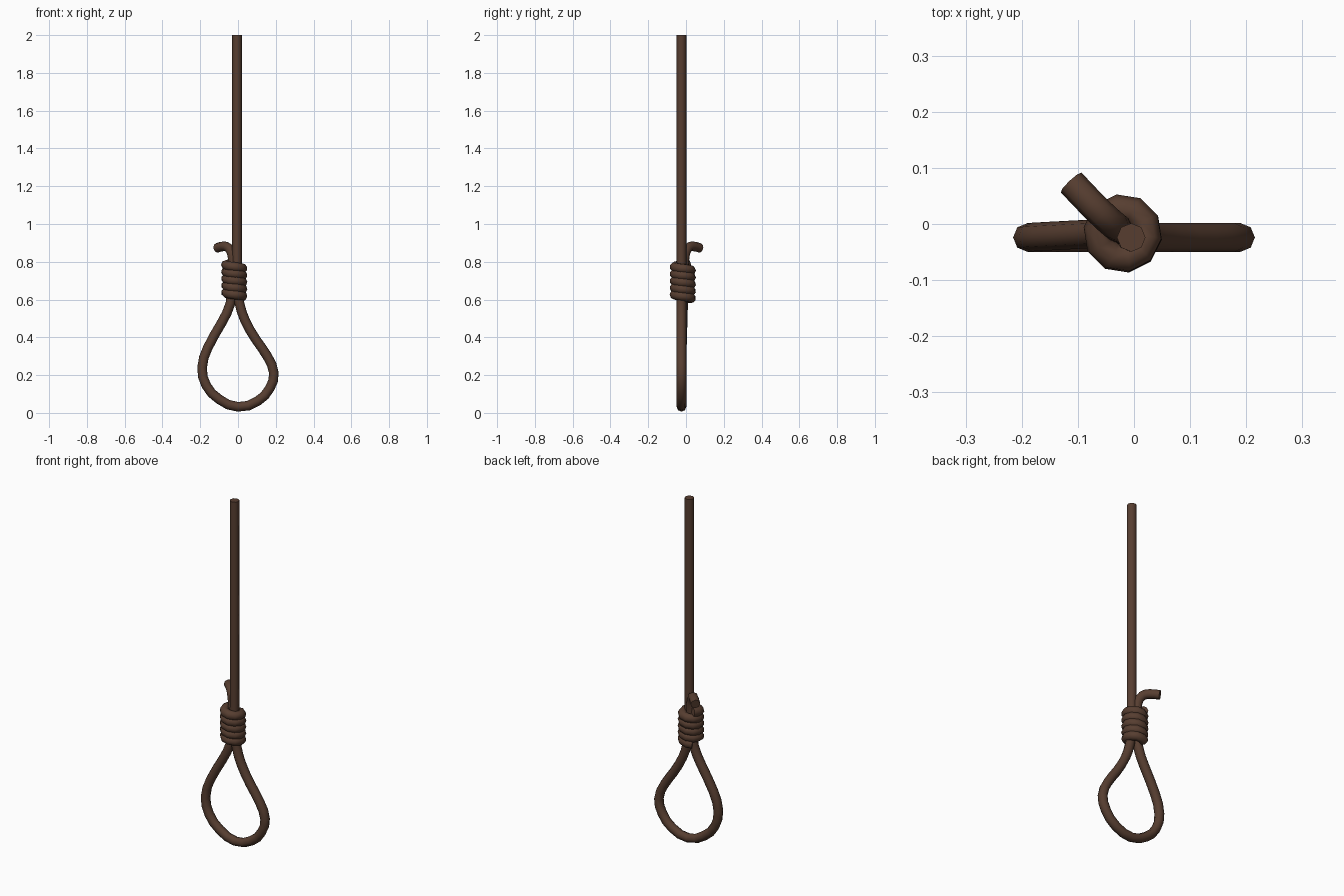
import bpy
import math

if "Cube" in bpy.data.objects:
    bpy.data.objects.remove(bpy.data.objects["Cube"])

R = 0.0255  # rope radius

mat = bpy.data.materials.new("dark brown rope")
mat.diffuse_color = (0.095, 0.048, 0.030, 1)
mat.use_nodes = True
mat.node_tree.nodes["Principled BSDF"].inputs["Base Color"].default_value = mat.diffuse_color


def rope(name, points, kind="BEZIER", res=2):
    """Sweep an eight-sided rope along the points and turn it into a mesh."""
    cu = bpy.data.curves.new(name, "CURVE")
    cu.dimensions = "3D"
    cu.bevel_depth = R
    cu.bevel_resolution = 2
    cu.use_fill_caps = True
    cu.resolution_u = res
    sp = cu.splines.new(kind)
    if kind == "BEZIER":
        sp.bezier_points.add(len(points) - 1)
        for bp, p in zip(sp.bezier_points, points):
            bp.co = p
            bp.handle_left_type = bp.handle_right_type = "AUTO"
    else:
        sp.points.add(len(points) - 1)
        for pt, p in zip(sp.points, points):
            pt.co = (*p, 1)
    ob = bpy.data.objects.new(name, cu)
    bpy.context.collection.objects.link(ob)
    cu.materials.append(mat)
    bpy.ops.object.select_all(action="DESELECT")
    ob.select_set(True)
    bpy.context.view_layer.objects.active = ob
    bpy.ops.object.convert(target="MESH")
    bpy.ops.object.shade_smooth_by_angle(angle=math.radians(50))
    return bpy.context.object


# Standing rope, teardrop loop and bent tail as one continuous strand
Y = -0.024
standing = [(-0.005, Y, z) for z in (2.0, 0.82, 0.68)]
loop_right = [(0.008, Y, 0.58), (0.037, Y, 0.49), (0.097, Y, 0.385),
              (0.155, Y, 0.30), (0.19, Y, 0.21), (0.168, Y, 0.13),
              (0.105, Y, 0.063)]
loop_left = [(0.0, Y, 0.032), (-0.10, Y, 0.072), (-0.168, Y, 0.145),
             (-0.19, Y, 0.24), (-0.16, -0.022, 0.345),
             (-0.085, -0.018, 0.48), (-0.04, -0.015, 0.58)]
tail = [(-0.032, -0.008, 0.70), (-0.028, -0.008, 0.82),
        (-0.047, 0.008, 0.872), (-0.075, 0.035, 0.882),
        (-0.112, 0.074, 0.873)]
rope("looped_rope", standing + loop_right + loop_left + tail)

# Five wraps of rope around the neck of the loop
TURNS, STEPS, RAD = 5, 10, 0.045
CX, CY, TOP, PITCH = -0.02, -0.017, 0.787, 0.0385
coil = [(-0.02, -0.02, TOP - 0.005)]
for i in range(TURNS * STEPS + 1):
    a = math.pi * 0.75 + math.tau * i / STEPS
    coil.append((CX + RAD * math.cos(a), CY + RAD * math.sin(a),
                 TOP - PITCH * i / STEPS * 0.95))
coil.append((-0.02, -0.02, coil[-1][2] + 0.005))
rope("knot_wraps", coil[1:-1], kind="POLY")
